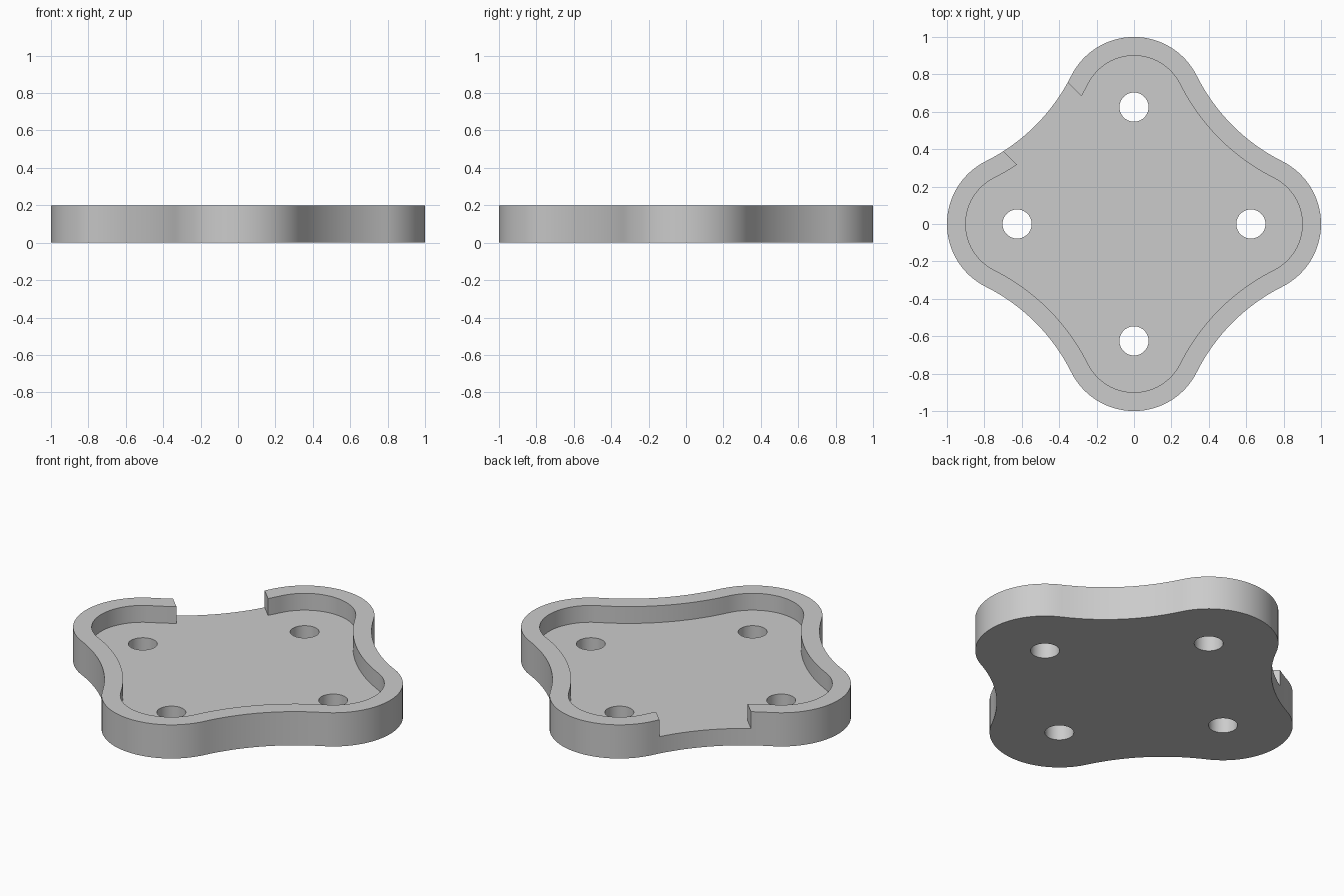
import bpy, bmesh, math
from mathutils import Matrix, Vector

if "Cube" in bpy.data.objects:
    bpy.data.objects.remove(bpy.data.objects["Cube"])

LOBE = 0.625       # lobe centre distance, also the mounting hole distance
WAIST = 1.25       # waist arc centre, in x and in y
HEIGHT, FLOOR, WALL = 0.2, 0.1, 0.1
HOLE_R = 0.078


def outline(inset):
    """Four round lobes joined by tangent concave arcs, moved inward by inset."""
    r = 0.375 - inset
    waist_r = math.hypot(WAIST, WAIST - LOBE) - r
    a = math.atan2(WAIST - LOBE, WAIST)
    quarter = []
    for i in range(33):                       # lobe on +x
        t = -(math.pi / 2 - a) + (math.pi - 2 * a) * i / 32
        quarter.append(Vector((LOBE + r * math.cos(t), r * math.sin(t), 0)))
    start, end = 1.5 * math.pi - a, math.pi + a
    for i in range(1, 24):                    # concave waist
        t = start + (end - start) * i / 24
        quarter.append(Vector((WAIST + waist_r * math.cos(t), WAIST + waist_r * math.sin(t), 0)))
    return [Matrix.Rotation(k * math.pi / 2, 3, 'Z') @ p for k in range(4) for p in quarter]


def prism(name, points, z0, z1):
    bm = bmesh.new()
    face = bm.faces.new([bm.verts.new((p[0], p[1], z0)) for p in points])
    top = bmesh.ops.extrude_face_region(bm, geom=[face])["geom"]
    for v in (g for g in top if isinstance(g, bmesh.types.BMVert)):
        v.co.z = z1
    bmesh.ops.recalc_face_normals(bm, faces=bm.faces)
    mesh = bpy.data.meshes.new(name)
    bm.to_mesh(mesh)
    bm.free()
    obj = bpy.data.objects.new(name, mesh)
    bpy.context.collection.objects.link(obj)
    return obj


def boolean(obj, tool, operation):
    mod = obj.modifiers.new(tool.name, 'BOOLEAN')
    mod.operation, mod.solver, mod.object = operation, 'EXACT', tool
    bpy.context.view_layer.objects.active = obj
    bpy.ops.object.modifier_apply(modifier=mod.name)
    bpy.data.objects.remove(tool)


# Solid body
tray = prism("mounting_tray", outline(0), 0, HEIGHT)

# Pocket, opened through the back left wall by a diagonal notch
pocket = prism("pocket_cutter", outline(WALL), FLOOR, 0.4)
turn = Matrix.Rotation(math.pi / 4, 3, 'Z')
corners = [(-0.219, 0.3, 0), (0.284, 0.3, 0), (0.284, 1.2, 0), (-0.219, 1.2, 0)]
notch = prism("notch_cutter", [turn @ Vector(c) for c in corners], FLOOR, 0.4)
boolean(pocket, notch, 'UNION')
boolean(tray, pocket, 'DIFFERENCE')

# Mounting holes
for k in range(4):
    cx, cy = LOBE * math.cos(k * math.pi / 2), LOBE * math.sin(k * math.pi / 2)
    ring = [(cx + HOLE_R * math.cos(t * math.pi / 20), cy + HOLE_R * math.sin(t * math.pi / 20))
            for t in range(40)]
    boolean(tray, prism("hole_cutter", ring, -0.1, 0.5), 'DIFFERENCE')

# Colour and shading
grey = bpy.data.materials.new("plain grey")
grey.diffuse_color = (0.6, 0.6, 0.6, 1)
grey.use_nodes = True
grey.node_tree.nodes["Principled BSDF"].inputs["Base Color"].default_value = grey.diffuse_color
tray.data.materials.clear()
tray.data.materials.append(grey)
bpy.ops.object.select_all(action='DESELECT')
tray.select_set(True)
bpy.context.view_layer.objects.active = tray
bpy.ops.object.shade_smooth_by_angle(angle=math.radians(30))
